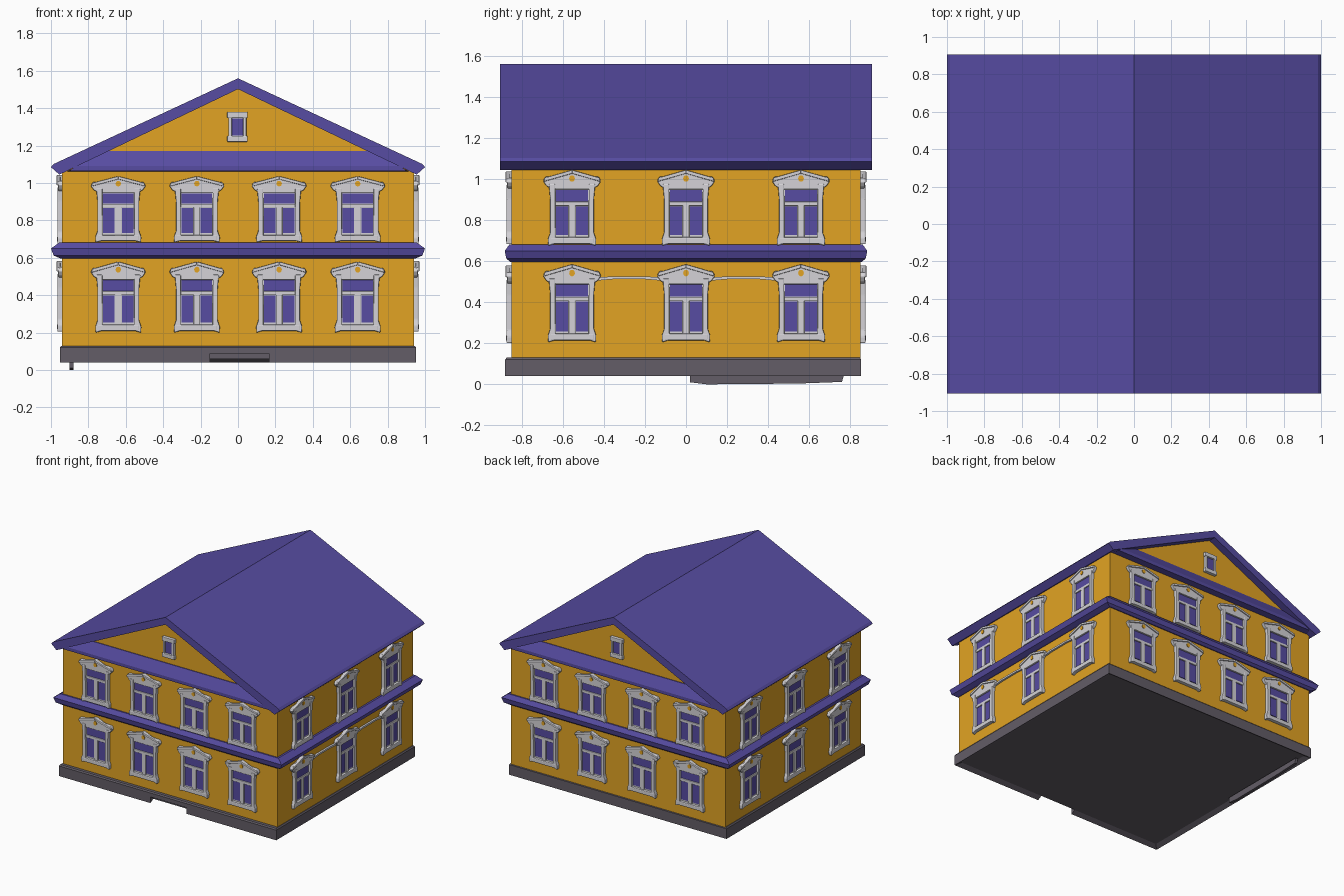
import bpy, bmesh, math
from mathutils import Matrix, Vector

if "Cube" in bpy.data.objects:
    bpy.data.objects.remove(bpy.data.objects["Cube"])


def mat(name, rgb):
    m = bpy.data.materials.new(name)
    m.diffuse_color = (*rgb, 1)
    m.use_nodes = True
    m.node_tree.nodes["Principled BSDF"].inputs["Base Color"].default_value = m.diffuse_color
    return m


YELLOW = mat("ochre_wall", (0.76, 0.37, 0.017))
PURPLE = mat("purple_roof", (0.095, 0.072, 0.36))
WHITE = mat("white_trim", (0.66, 0.65, 0.68))
GREY = mat("grey_stone", (0.125, 0.11, 0.135))

WX, WY = 0.94, 0.849      # wall half sizes


def new_object(name, bm, mats):
    bmesh.ops.recalc_face_normals(bm, faces=bm.faces[:])
    me = bpy.data.meshes.new(name)
    bm.to_mesh(me)
    bm.free()
    for m in mats:
        me.materials.append(m)
    ob = bpy.data.objects.new(name, me)
    bpy.context.collection.objects.link(ob)
    return ob


def prism(bm, pts, y0, y1, mi=0, bevel=0):
    """Extrude an x-z outline from y0 to y1."""
    t = bmesh.new()
    a = [t.verts.new((x, y0, z)) for x, z in pts]
    b = [t.verts.new((x, y1, z)) for x, z in pts]
    t.faces.new(a)
    t.faces.new(b[::-1])
    for i in range(len(pts)):
        j = (i + 1) % len(pts)
        t.faces.new((a[j], a[i], b[i], b[j]))
    bmesh.ops.recalc_face_normals(t, faces=t.faces[:])
    if bevel:
        bmesh.ops.bevel(t, geom=t.edges[:], offset=bevel, segments=2,
                        profile=0.5, affect='EDGES', clamp_overlap=True)
    for f in t.faces:
        f.material_index = mi
    me = bpy.data.meshes.new("tmp")
    t.to_mesh(me)
    t.free()
    bm.from_mesh(me)
    bpy.data.meshes.remove(me)


def box(bm, x0, x1, z0, z1, y0, y1, mi=0, bevel=0):
    prism(bm, [(x0, z0), (x1, z0), (x1, z1), (x0, z1)], y0, y1, mi, bevel)


def stack(levels, cy=0):
    """Closed rectangular solid through levels of (z, half x, half y)."""
    bm = bmesh.new()
    rings = [[bm.verts.new((sx * hx, cy + sy * hy, z))
              for sx, sy in ((-1, -1), (1, -1), (1, 1), (-1, 1))]
             for z, hx, hy in levels]
    bm.faces.new(rings[0][::-1])
    bm.faces.new(rings[-1])
    for r, s in zip(rings, rings[1:]):
        for i in range(4):
            j = (i + 1) % 4
            bm.faces.new((r[i], r[j], s[j], s[i]))
    return bm


# walls with gables
bm = bmesh.new()
prism(bm, [(-WX, 0.12), (WX, 0.12), (WX, 1.06), (0, 1.508), (-WX, 1.06)], -WY, WY)
new_object("walls", bm, [YELLOW])

# roof slab
bm = bmesh.new()
prism(bm, [(0, 1.56), (0.985, 1.102), (1.0, 1.085), (0.955, 1.045), (0, 1.502),
           (-0.955, 1.045), (-1.0, 1.085), (-0.985, 1.102)], -0.907, 0.907)
new_object("roof", bm, [PURPLE])

# belt between floors
new_object("floor_belt", stack([(0.597, 0.95, 0.856), (0.612, 0.985, 0.875),
                                (0.65, 1.0, 0.883), (0.682, 0.955, 0.86)]), [PURPLE])

# small sloped cornices under each gable
for name, s in (("front_cornice", -1), ("back_cornice", 1)):
    bm = bmesh.new()
    rows = [(0.92, 0.84, 1.06), (0.90, 0.9, 1.065), (0.87, 0.9, 1.09),
            (0.70, 0.855, 1.17), (0.70, 0.84, 1.17)]
    L = [bm.verts.new((-x, s * y, z)) for x, y, z in rows]
    R = [bm.verts.new((x, s * y, z)) for x, y, z in rows]
    bm.faces.new(L)
    bm.faces.new(R[::-1])
    for i in range(5):
        j = (i + 1) % 5
        bm.faces.new((L[i], R[i], R[j], L[j]))
    new_object(name, bm, [PURPLE])

# stone base, hollowed underneath, with a notch at the front
bm = stack([(0.04, 0.952, 0.867), (0.12, 0.952, 0.867), (0.13, 0.945, 0.86)], -0.014)
bmesh.ops.recalc_face_normals(bm, faces=bm.faces[:])
under = [f for f in bm.faces if f.normal.z < -0.9]
bmesh.ops.inset_region(bm, faces=under, thickness=0.05, depth=0)
bmesh.ops.translate(bm, verts=under[0].verts[:], vec=(0, 0, 0.02))
base = new_object("foundation", bm, [GREY])
bm = bmesh.new()
box(bm, -0.15, 0.165, 0.0, 0.088, -1.0, -0.845)
cutter = new_object("notch_cutter", bm, [GREY])
cutter.hide_render = True
cutter.hide_viewport = True
mod = base.modifiers.new("notch", 'BOOLEAN')
mod.operation = 'DIFFERENCE'
mod.object = cutter
mod.solver = 'EXACT'

# thin loose strip hanging under the base
bm = bmesh.new()
prism(bm, [(0.02, 0.05), (0.02, 0.01), (0.1, 0.0), (0.55, 0.004),
           (0.76, 0.012), (0.77, 0.05)], -0.01, 0.01)
strip = new_object("underside_strip", bm, [GREY])
strip.matrix_world = Matrix.Translation((-0.89, 0, 0)) @ Matrix.Rotation(math.pi / 2, 4, 'Z')


def add_plates(bm, plates):
    for x0, x1, z0, z1 in plates:
        box(bm, x0, x1, z0, z1, -0.012, -0.004, 1)


def make_window():
    bm = bmesh.new()
    # backing and panes
    box(bm, -0.105, 0.105, 0.02, 0.29, -0.008, 0.005)
    add_plates(bm, [(-0.084, 0.084, 0.208, 0.262),
                    (-0.084, -0.02, 0.05, 0.185), (0.02, 0.084, 0.05, 0.185)])
    # mullion and transom
    box(bm, -0.018, 0.018, 0.03, 0.2, -0.018, 0, 0, 0.004)
    box(bm, -0.09, 0.09, 0.187, 0.207, -0.018, 0, 0, 0.004)
    # side casings, flared at the foot
    for s in (-1, 1):
        prism(bm, [(s * 0.086, 0.01), (s * 0.125, 0.0), (s * 0.127, 0.03),
                   (s * 0.115, 0.06), (s * 0.115, 0.22), (s * 0.122, 0.29),
                   (s * 0.088, 0.29)], -0.026, 0.005, 0, 0.005)
    # sill
    box(bm, -0.115, 0.115, 0.008, 0.04, -0.027, 0.005, 0, 0.006)
    # pediment with ears and raised rakes
    prism(bm, [(-0.105, 0.264), (0.105, 0.264), (0.135, 0.28), (0.152, 0.303),
               (0.14, 0.323), (0.075, 0.327), (0, 0.355), (-0.075, 0.327),
               (-0.14, 0.323), (-0.152, 0.303), (-0.135, 0.28)], -0.022, 0.005, 0, 0.005)
    for s in (-1, 1):
        prism(bm, [(0, 0.355), (s * 0.145, 0.318), (s * 0.148, 0.3), (0, 0.338)],
              -0.03, -0.01, 0, 0.004)
    # round ornament
    c = [(0.015 * math.cos(i * math.pi / 6), 0.315 + 0.015 * math.sin(i * math.pi / 6))
         for i in range(12)]
    prism(bm, c, -0.026, -0.018, 2)
    ob = new_object("window", bm, [WHITE, PURPLE, YELLOW])
    return ob


def make_attic_window():
    bm = bmesh.new()
    box(bm, -0.045, 0.045, 0.01, 0.15, -0.008, 0.005)
    add_plates(bm, [(-0.032, 0.032, 0.035, 0.125)])
    for s in (-1, 1):
        box(bm, min(s * 0.03, s * 0.048), max(s * 0.03, s * 0.048),
            0.0, 0.15, -0.022, 0.005, 0, 0.004)
    box(bm, -0.055, 0.055, 0.0, 0.032, -0.024, 0.005, 0, 0.005)
    box(bm, -0.055, 0.055, 0.127, 0.16, -0.024, 0.005, 0, 0.005)
    return new_object("attic_window", bm, [WHITE, PURPLE])


def place(src, name, angle, dist, along, z, sx=1, sz=1):
    ob = bpy.data.objects.new(name, src.data)
    bpy.context.collection.objects.link(ob)
    ob.matrix_world = (Matrix.Rotation(math.radians(angle), 4, 'Z')
                       @ Matrix.Translation((along, -dist, z))
                       @ Matrix.Diagonal((sx, 1, sz, 1)))


# windows on all four sides
win, attic = make_window(), make_attic_window()
for side, ang in (("front", 0), ("back", 180)):
    for i, x in enumerate((-0.64, -0.22, 0.22, 0.64)):
        place(win, f"{side}_upper_window_{i}", ang, WY, x, 0.682, 0.97)
        place(win, f"{side}_lower_window_{i}", ang, WY, x, 0.2, 0.97, 1.07)
    place(attic, f"{side}_attic_window", ang, WY, -0.003, 1.22)
for side, ang in (("right", 90), ("left", -90)):
    for i, y in enumerate((-0.555, 0, 0.56)):
        place(win, f"{side}_upper_window_{i}", ang, WX, y, 0.675, 0.93, 1.04)
        place(win, f"{side}_lower_window_{i}", ang, WX, y, 0.205, 0.93, 1.07)
for src in (win, attic):
    bpy.data.objects.remove(src)

# thin rails between the lower right windows
for i, y in enumerate((-0.2775, 0.28)):
    bm = bmesh.new()
    prism(bm, [(-0.16, 0.505), (-0.08, 0.512), (0.08, 0.512), (0.16, 0.505),
               (0.16, 0.52), (0.08, 0.526), (-0.08, 0.526), (-0.16, 0.52)], -0.015, 0.005)
    rail = new_object(f"right_rail_{i}", bm, [WHITE])
    rail.matrix_world = (Matrix.Rotation(math.pi / 2, 4, 'Z')
                         @ Matrix.Translation((y, -WX, 0)))
